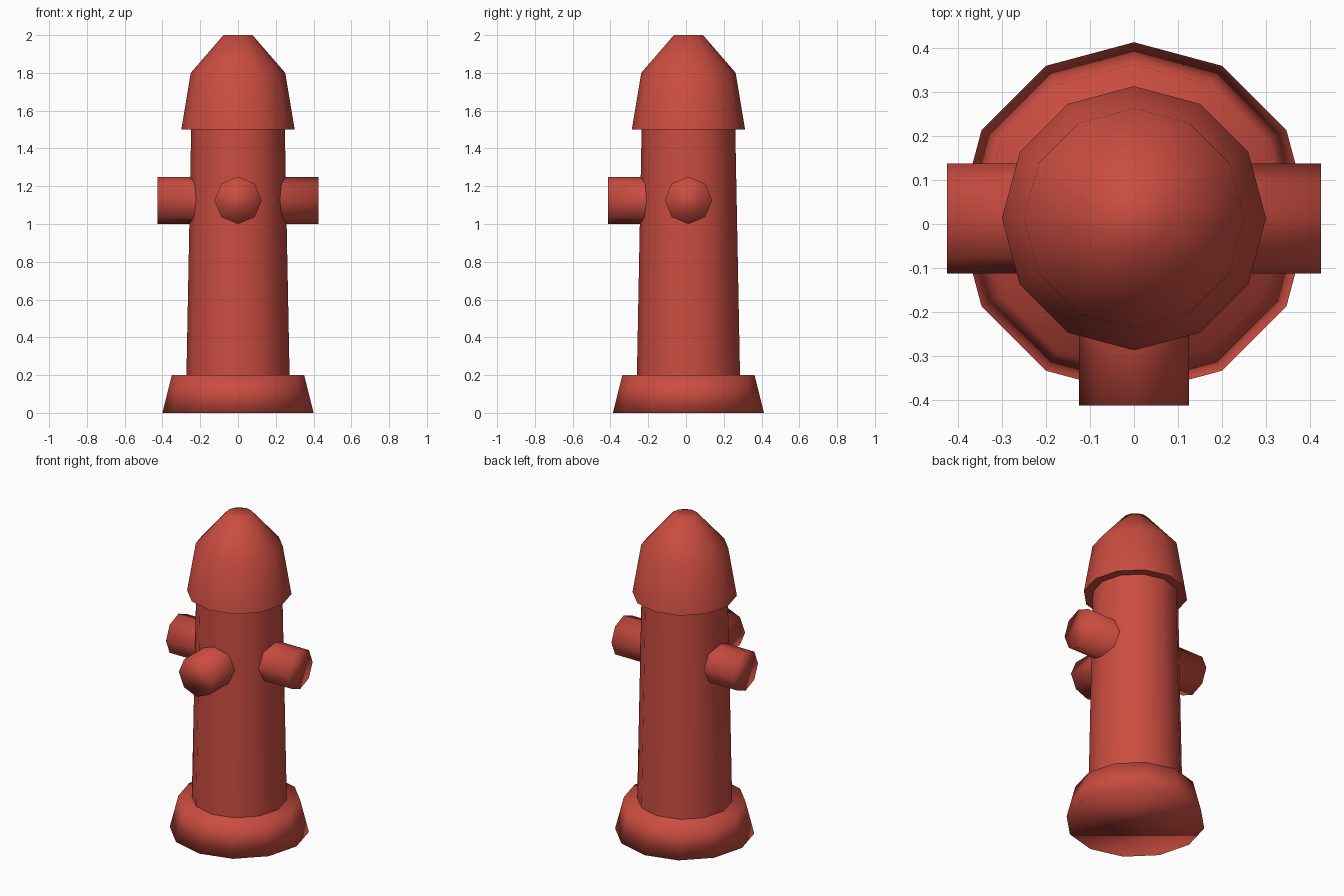
import bpy, bmesh, math
from mathutils import Matrix

cube = bpy.data.objects.get("Cube")
if cube:
    bpy.data.objects.remove(cube, do_unlink=True)

CENTRE_Y = 0.013
NOZZLE_Z = 1.125

red = bpy.data.materials.new("hydrant_red")
red.use_nodes = True
red.diffuse_color = (0.59, 0.073, 0.052, 1)
red.node_tree.nodes["Principled BSDF"].inputs["Base Color"].default_value = red.diffuse_color


def lathe(name, profile, sides, matrix=None, capped=True, sharp_first=False):
    """Turn (radius, height) points around z into a smooth-shaded part."""
    bm = bmesh.new()
    rings = []
    for r, z in profile:
        angles = [math.tau * i / sides for i in range(sides)]
        rings.append([bm.verts.new((r * math.cos(a), r * math.sin(a), z)) for a in angles])
    for low, high in zip(rings, rings[1:]):
        for i in range(sides):
            j = (i + 1) % sides
            bm.faces.new((low[i], low[j], high[j], high[i]))
    if capped:
        bm.faces.new(rings[0][::-1])
        bm.faces.new(rings[-1])
    for face in bm.faces:
        face.smooth = True
    if sharp_first:
        for edge in bm.edges:
            if all(v in rings[0] for v in edge.verts):
                edge.smooth = False
    if matrix:
        bm.transform(matrix)
    mesh = bpy.data.meshes.new(name)
    bm.to_mesh(mesh)
    bm.free()
    mesh.materials.append(red)
    obj = bpy.data.objects.new(name, mesh)
    obj.location.y = CENTRE_Y
    bpy.context.collection.objects.link(obj)
    return obj


# Flared foot, tapered barrel and overhanging domed cap
lathe("base", [(0.4, 0), (0.35, 0.2)], 12)
lathe("barrel", [(0.273, 0.2), (0.248, 1.5)], 12, capped=False)
lathe("cap", [(0.3, 1.5), (0.25, 1.8), (0.077, 2)], 12, sharp_first=True)

# Side outlets share one pipe through the barrel; the front outlet starts at its core
lift = Matrix.Translation((0, 0, NOZZLE_Z))
side_turn = lift @ Matrix.Rotation(math.pi / 2, 4, 'Y')
front_turn = lift @ Matrix.Rotation(math.pi / 2, 4, 'X')
lathe("side_nozzles", [(0.125, -0.425), (0.125, 0.425)], 8, side_turn)
lathe("front_nozzle", [(0.125, 0), (0.125, 0.425)], 8, front_turn)
